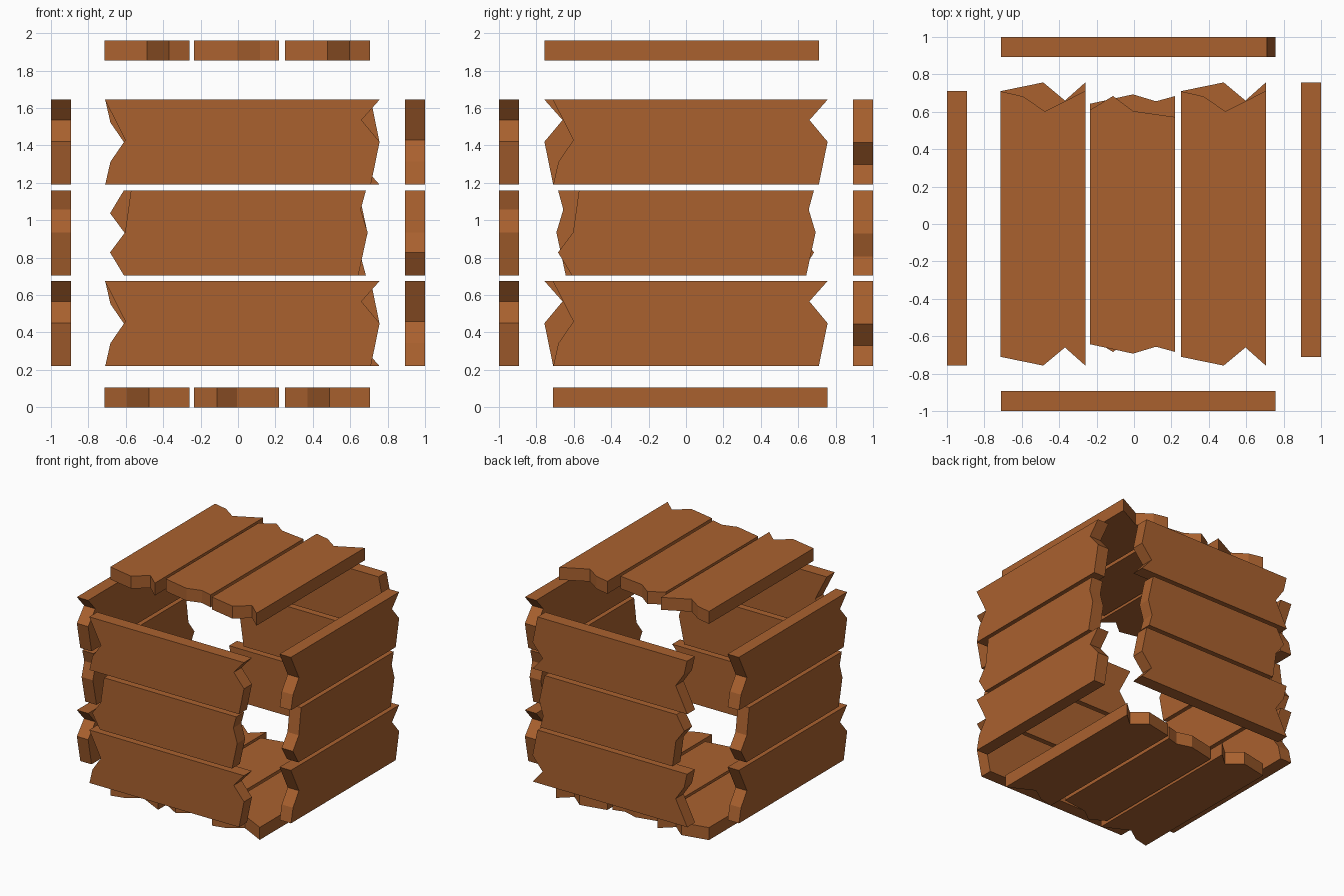
import bpy, bmesh
from mathutils import Vector

if "Cube" in bpy.data.objects:
    bpy.data.objects.remove(bpy.data.objects["Cube"])

wood = bpy.data.materials.new("brown_wood")
wood.diffuse_color = (0.40, 0.12, 0.028, 1)
wood.use_nodes = True
wood.node_tree.nodes["Principled BSDF"].inputs["Base Color"].default_value = wood.diffuse_color

WIDTH, THICK = 0.455, 0.107
# jagged ends: (fraction across the plank, position along the plank)
OUTER = [(0, -0.71), (0.27, -0.682), (0.525, -0.602), (1, -0.712),
         (1, 0.757), (0.76, 0.66), (0.505, 0.757), (0, 0.71)]
MIDDLE = [(0, -0.61), (0.27, -0.684), (0.505, -0.604), (1, -0.572),
          (1, 0.684), (0.775, 0.656), (0.505, 0.693), (0, 0.643)]


def plank(name, profile, u, v, start, outer):
    """Plank with length axis u, width axis v; u x v points outward."""
    u, v = Vector(u), Vector(v)
    n = u.cross(v)
    bm = bmesh.new()
    verts = [bm.verts.new(n * (outer - THICK) + u * a + v * (start + t * WIDTH))
             for t, a in profile]
    face = bm.faces.new(verts)
    ext = bmesh.ops.extrude_face_region(bm, geom=[face])
    top = [g for g in ext["geom"] if isinstance(g, bmesh.types.BMVert)]
    bmesh.ops.translate(bm, verts=top, vec=n * THICK)
    bmesh.ops.recalc_face_normals(bm, faces=bm.faces)
    me = bpy.data.meshes.new(name)
    bm.to_mesh(me)
    bm.free()
    me.materials.append(wood)
    ob = bpy.data.objects.new(name, me)
    bpy.context.collection.objects.link(ob)


WALL = [0.22, 0.705, 1.19]                     # upright walls, by height
BACK = [-s - WIDTH for s in WALL]              # back wall is turned over
LID = [-0.715, -0.235, 0.25]                   # lid and base, by x
# side: length axis, width axis, row starts, distance of outer face
SIDES = {
    "front": ((1, 0, 0), (0, 0, 1), WALL, 1.0),
    "back": ((1, 0, 0), (0, 0, -1), BACK, 1.0),
    "right": ((0, 1, 0), (0, 0, 1), WALL, 1.0),
    "left": ((0, -1, 0), (0, 0, 1), WALL, 1.0),
    "lid": ((0, -1, 0), (1, 0, 0), LID, 1.962),
    "base": ((0, 1, 0), (1, 0, 0), LID, 0.0),
}
for side, (u, v, starts, outer) in SIDES.items():
    for i, s in enumerate(starts):
        plank(f"{side}_plank_{i + 1}", MIDDLE if i == 1 else OUTER, u, v, s, outer)
